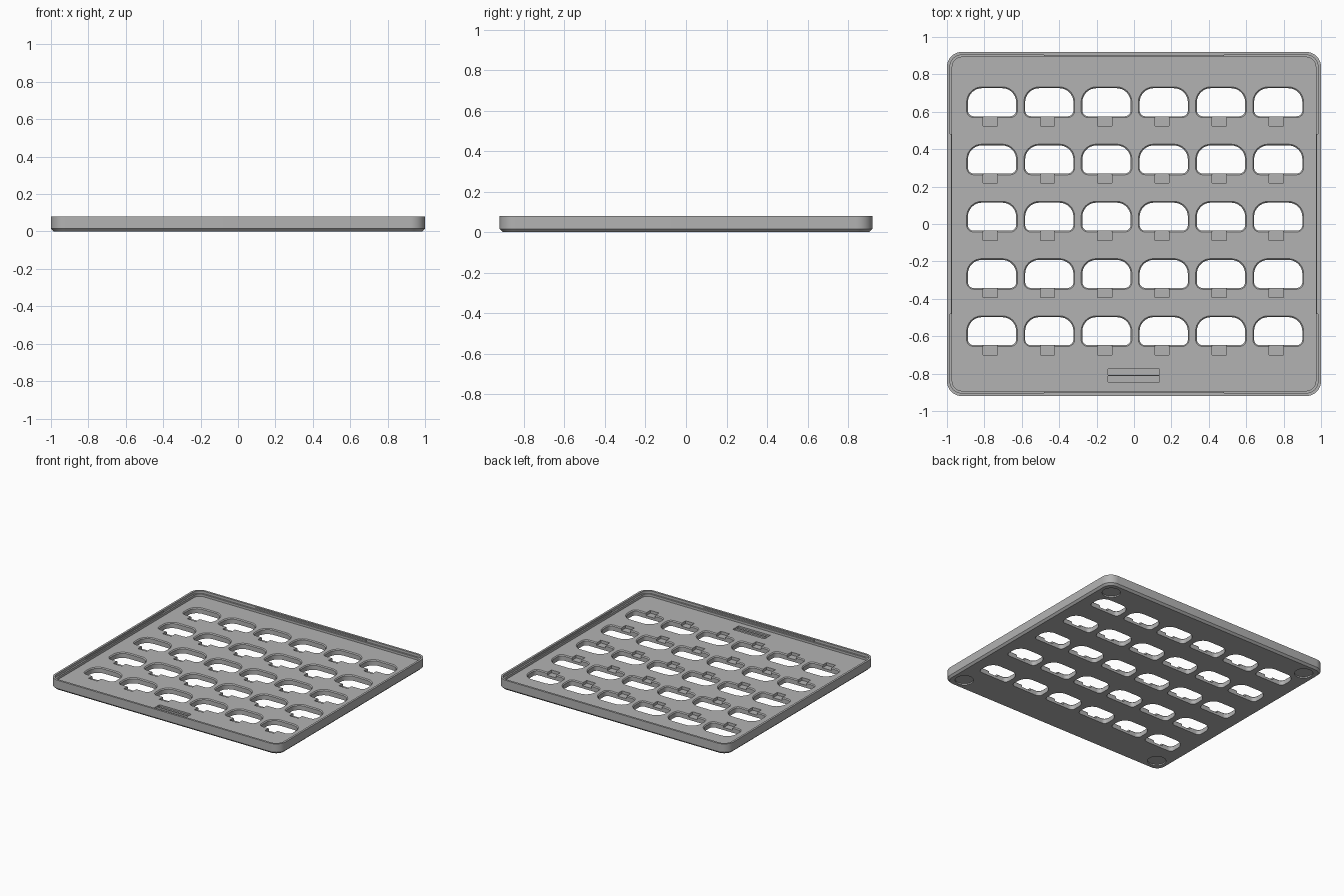
import bpy, bmesh, math

if "Cube" in bpy.data.objects:
    bpy.data.objects.remove(bpy.data.objects["Cube"])

FLOOR, TOP = 0.042, 0.08          # floor surface and rim heights


def outline(cx, cy, hx, hy, r_top, r_bot, seg=8):
    """Rounded rectangle, counter-clockwise, with own radii for upper and lower corners."""
    pts = []
    for sx, sy, r, a0 in ((1, 1, r_top, 0), (-1, 1, r_top, 90),
                          (-1, -1, r_bot, 180), (1, -1, r_bot, 270)):
        for i in range(seg + 1):
            a = math.radians(a0 + 90 * i / seg)
            pts.append((cx + sx * (hx - r) + r * math.cos(a),
                        cy + sy * (hy - r) + r * math.sin(a)))
    return pts


def loft(bm, layers):
    """Closed solid through a list of (outline, z)."""
    rings = [[bm.verts.new((x, y, z)) for x, y in pts] for pts, z in layers]
    n = len(rings[0])
    for a, b in zip(rings, rings[1:]):
        for i in range(n):
            j = (i + 1) % n
            bm.faces.new((a[i], a[j], b[j], b[i]))
    bm.faces.new(rings[0][::-1])
    bm.faces.new(rings[-1])


def box(bm, x0, x1, y0, y1, z0, z1):
    pts = [(x0, y0), (x1, y0), (x1, y1), (x0, y1)]
    loft(bm, [(pts, z0), (pts, z1)])


def make(name, bm, mat):
    bmesh.ops.recalc_face_normals(bm, faces=bm.faces[:])
    me = bpy.data.meshes.new(name)
    bm.to_mesh(me)
    bm.free()
    me.materials.append(mat)
    ob = bpy.data.objects.new(name, me)
    bpy.context.collection.objects.link(ob)
    return ob


grey = bpy.data.materials.new("grey plastic")
grey.diffuse_color = (0.45, 0.45, 0.45, 1)
grey.use_nodes = True
grey.node_tree.nodes["Principled BSDF"].inputs["Base Color"].default_value = grey.diffuse_color

# Tray body: chamfered base, outer wall, stepped rim, sunken floor
bm = bmesh.new()
loft(bm, [(outline(0, 0, 1 - d, 0.92 - d, 0.08 - d, 0.08 - d, 10), z) for d, z in
          ((0.015, 0), (0, 0.015), (0, TOP), (0.016, TOP),
           (0.016, 0.06), (0.028, 0.06), (0.028, FLOOR))])
tray = make("tray", bm, grey)

# Through holes with a flared upper edge, and the finger notch below each
holes, recesses = bmesh.new(), bmesh.new()
for col in range(6):
    for row in range(5):
        x, y = -0.759 + 0.306 * col, 0.651 - 0.306 * row
        loft(holes, [(outline(x, y, 0.136 - d, 0.082 - d, 0.082 - d, 0.038 - d), z)
                     for d, z in ((0.007, -0.02), (0.007, FLOOR - 0.007),
                                  (0, FLOOR), (0, FLOOR + 0.02))])
        box(recesses, x - 0.048, x + 0.029, y - 0.127, y - 0.05, 0.02, FLOOR + 0.02)

# Two label slots in the floor
for y in (-0.79, -0.83):
    box(recesses, -0.14, 0.137, y - 0.016, y + 0.016, FLOOR - 0.012, FLOOR + 0.02)

# Round foot pockets underneath
for sx in (-1, 1):
    for sy in (-1, 1):
        c = [(sx * 0.892 + 0.066 * math.cos(t * math.pi / 16),
              sy * 0.812 + 0.066 * math.sin(t * math.pi / 16)) for t in range(32)]
        loft(recesses, [(c, -0.02), (c, 0.01)])

bpy.context.view_layer.objects.active = tray
tray.select_set(True)
for name, cutter_bm in (("hole_cutter", holes), ("recess_cutter", recesses)):
    cutter = make(name, cutter_bm, grey)
    cutter.hide_render = True
    mod = tray.modifiers.new(name, 'BOOLEAN')
    mod.operation, mod.solver, mod.object = 'DIFFERENCE', 'EXACT', cutter
    bpy.ops.object.modifier_apply(modifier=name)
    bpy.data.objects.remove(cutter)
bpy.ops.object.shade_smooth_by_angle(angle=math.radians(30))

# Snap ridges on the inner wall, one per side
for name, hx, hy, px, py in (("snap_ridge_left", 0.005, 0.48, -0.982, 0),
                             ("snap_ridge_right", 0.005, 0.48, 0.982, 0),
                             ("snap_ridge_back", 0.48, 0.005, 0, 0.902),
                             ("snap_ridge_front", 0.48, 0.005, 0, -0.902)):
    bm = bmesh.new()
    box(bm, px - hx, px + hx, py - hy, py + hy, 0.064, 0.074)
    make(name, bm, grey)
